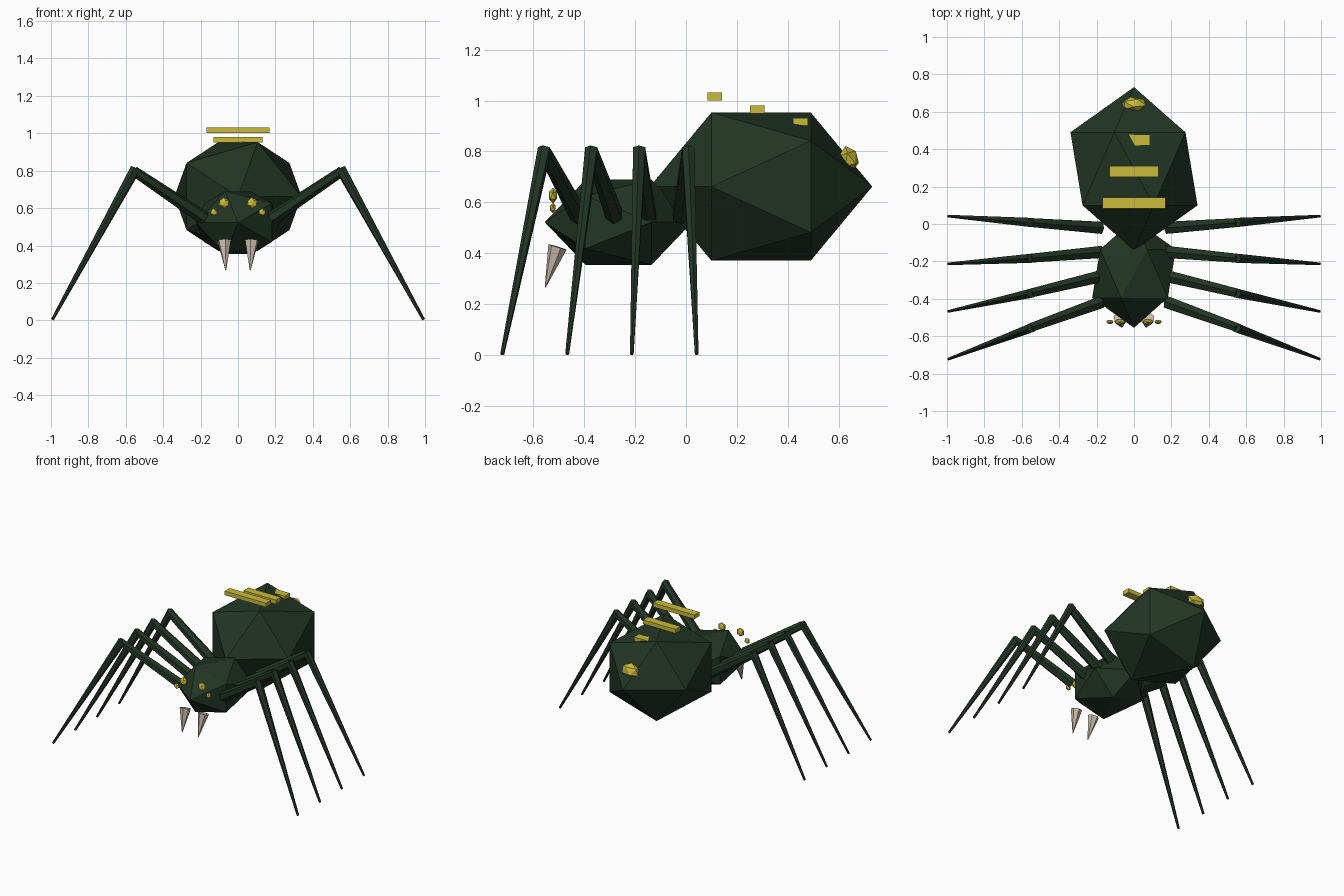
import bpy
import math
from mathutils import Vector

if "Cube" in bpy.data.objects:
    bpy.data.objects.remove(bpy.data.objects["Cube"])


def material(name, rgb):
    m = bpy.data.materials.new(name)
    m.diffuse_color = (*rgb, 1)
    m.use_nodes = True
    m.node_tree.nodes["Principled BSDF"].inputs["Base Color"].default_value = m.diffuse_color
    return m


GREEN = material("dark green", (0.016, 0.036, 0.018))
YELLOW = material("yellow", (0.60, 0.50, 0.04))
BONE = material("bone", (0.60, 0.51, 0.41))


def finish(name, mat):
    ob = bpy.context.object
    ob.name = name
    ob.data.materials.append(mat)
    return ob


def blob(name, centre, radii, mat, turn=0.0):
    """Low-poly ball; radii are along its own axes before it is turned about x."""
    bpy.ops.mesh.primitive_ico_sphere_add(subdivisions=1, radius=1, location=centre,
                                          rotation=(turn, 0, 0))
    ob = finish(name, mat)
    ob.scale = radii
    return ob


def taper(name, a, b, r1, r2, mat, sides=6):
    """Tapered rod from a to b."""
    a, b = Vector(a), Vector(b)
    d = b - a
    bpy.ops.mesh.primitive_cone_add(vertices=sides, radius1=r1, radius2=r2,
                                    depth=d.length, location=(a + b) / 2)
    ob = finish(name, mat)
    ob.rotation_euler = d.to_track_quat('Z', 'Y').to_euler()
    return ob


def box(name, centre, size, mat):
    bpy.ops.mesh.primitive_cube_add(size=1, location=centre)
    ob = finish(name, mat)
    ob.scale = size
    return ob


# Body: two faceted balls with their poles along y
blob("abdomen", (0, 0.295, 0.662), (0.38, 0.342, 0.437), GREEN, math.pi / 2)
blob("head", (0, -0.265, 0.522), (0.25, 0.197, 0.29), GREEN, -math.pi / 2)

# Back stripes: y, z, width
for y, z, w in ((0.113, 1.016, 0.335), (0.28, 0.965, 0.262), (0.45, 0.917, 0.17)):
    box("back_stripe", (0, y, z), (w, 0.058, 0.03), YELLOW)

# Spinneret at the rear
blob("spinneret", (0, 0.64, 0.77), (0.072, 0.04, 0.053), YELLOW, math.radians(15))

for side, label in ((-1, "left"), (1, "right")):
    # Eyes
    blob(f"large_eye_{label}", (side * 0.075, -0.523, 0.627), (0.031, 0.018, 0.031), YELLOW)
    blob(f"small_eye_{label}", (side * 0.129, -0.523, 0.578), (0.021, 0.013, 0.021), YELLOW)
    # Fangs
    taper(f"fang_{label}", (side * 0.073, -0.505, 0.425), (side * 0.065, -0.553, 0.266),
          0.038, 0.002, BONE)
    # Legs: hip y, knee y, foot y
    for hip, knee, foot in ((-0.42, -0.555, -0.722), (-0.28, -0.37, -0.467),
                            (-0.15, -0.183, -0.213), (-0.02, 0.008, 0.042)):
        k = (side * 0.555, knee, 0.797)
        taper(f"upper_leg_{label}", (side * 0.18, hip, 0.545), k, 0.037, 0.027, GREEN)
        taper(f"lower_leg_{label}", (side * 0.548, knee, 0.81), (side * 0.992, foot, 0.004),
              0.028, 0.008, GREEN)
